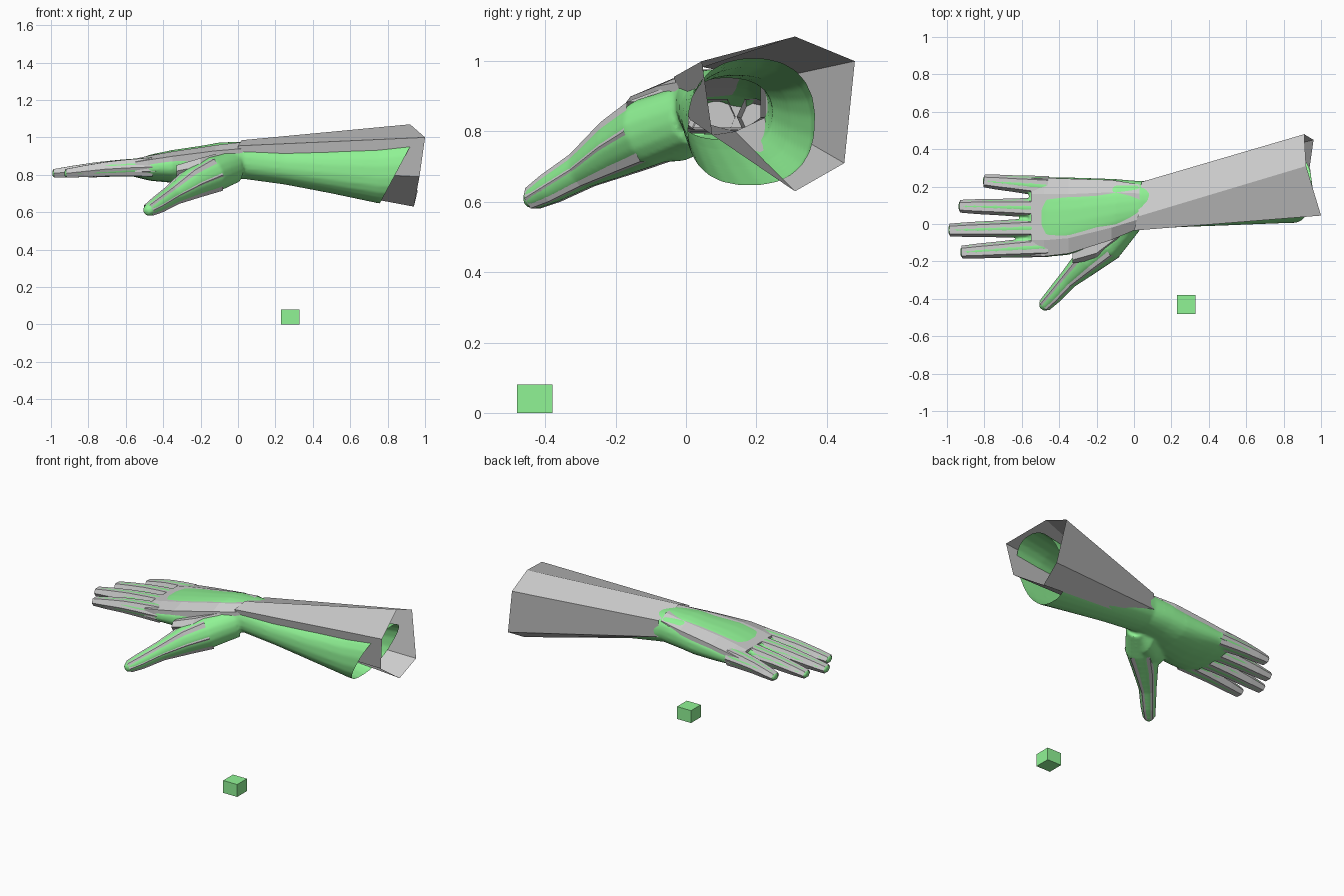
import bpy, bmesh
from math import sin, cos, tau, copysign
from mathutils import Vector

if "Cube" in bpy.data.objects:
    bpy.data.objects.remove(bpy.data.objects["Cube"])

green = bpy.data.materials.new("green")
green.diffuse_color = (0.28, 0.9, 0.3, 1)
green.use_nodes = True
green.node_tree.nodes["Principled BSDF"].inputs["Base Color"].default_value = green.diffuse_color


def ring(c, d, rw, rh, n, p):
    """Superellipse ring around c, perpendicular to d (phase gives a flat top)."""
    side = d.cross(Vector((0, 0, 1))).normalized()
    up = side.cross(d).normalized()
    off = 0 if n == 6 else tau / n / 2
    pts = []
    for i in range(n):
        a = off + tau * i / n
        u, v = cos(a), sin(a)
        pts.append(c + side * rw * copysign(abs(u) ** p, u) + up * rh * copysign(abs(v) ** p, v))
    return pts


def bridge(bm, rings, caps=(True, True)):
    vs = [[bm.verts.new(q) for q in r] for r in rings]
    n = len(vs[0])
    for a, b in zip(vs, vs[1:]):
        for i in range(n):
            j = (i + 1) % n
            bm.faces.new((a[i], a[j], b[j], b[i]))
    if caps[0]:
        bm.faces.new(vs[0][::-1])
    if caps[1]:
        bm.faces.new(vs[-1])


def loft(bm, secs, n, p=1.0, k=1.0, axis=None, caps=(True, True)):
    """secs: (x, y, z, half width, half height) along a path."""
    pts = [Vector(s[:3]) for s in secs]
    rings = []
    for i, s in enumerate(secs):
        d = axis or (pts[min(i + 1, len(pts) - 1)] - pts[max(i - 1, 0)]).normalized()
        rings.append(ring(pts[i], d, s[3] * k, s[4] * k, n, p))
    bridge(bm, rings, caps)


def finish(bm, name, mat=None):
    bmesh.ops.recalc_face_normals(bm, faces=bm.faces)
    me = bpy.data.meshes.new(name)
    bm.to_mesh(me)
    bm.free()
    ob = bpy.data.objects.new(name, me)
    bpy.context.collection.objects.link(ob)
    if mat:
        me.materials.append(mat)
    return ob


X = Vector((-1, 0, 0))
# finger: base y, tip y, tip x
fingers = {"index": (-0.12, -0.15, -0.92), "middle": (-0.02, -0.032, -0.985),
           "ring": (0.085, 0.095, -0.93), "little": (0.2, 0.23, -0.80)}


def finger_secs(yb, yt, xt):
    out = []
    for t, z, w, h in ((0, .842, .056, .056), (.3, .837, .05, .049), (.55, .83, .044, .042),
                       (.8, .818, .04, .034), (1, .808, .034, .025)):
        out.append((-0.46 + (xt + 0.46) * t, yb + (yt - yb) * t, z, w, h))
    return out


thumb = [(-.02, .01, .845, .07, .09), (-.14, -.105, .80, .095, .10), (-.24, -.19, .755, .08, .085),
         (-.35, -.295, .69, .052, .055), (-.43, -.385, .638, .044, .045), (-.478, -.435, .61, .036, .034)]

# faceted grey shell: palm
bm = bmesh.new()
loft(bm, [(.03, .095, .89, .122, .09), (-.12, .075, .885, .168, .077), (-.35, .042, .862, .21, .066),
          (-.48, .037, .848, .22, .056), (-.55, .037, .842, .218, .046)], 8, .6, axis=X, caps=(False, True))
finish(bm, "palm_shell")

# faceted grey shell: fingers and thumb, open at the tips
for name, f in fingers.items():
    bm = bmesh.new()
    loft(bm, finger_secs(*f), 6, .75, caps=(False, False))
    finish(bm, name + "_finger_shell")
bm = bmesh.new()
loft(bm, thumb[1:], 6, .75, caps=(False, False))
finish(bm, "thumb_shell")

# faceted grey web between thumb and palm
bm = bmesh.new()
loft(bm, [(-.06, -.02, .875, .05, .06), (-.2, -.11, .845, .08, .05), (-.33, -.17, .82, .04, .035)],
     6, .8, axis=X)
finish(bm, "thumb_web_shell")

# grey forearm cuff: open flared hexagonal sleeve
wrist = [(.02, .04, .985), (.04, .225, .945), (.04, .225, .84), (.03, .14, .80), (.0, .01, .835), (.0, -.035, .955)]
elbow = [(.92, .31, 1.07), (.91, .48, 1.0), (.96, .45, .71), (.94, .31, .63), (.97, .075, .79), (1.0, .045, 1.0)]
bm = bmesh.new()
bridge(bm, [[Vector(v) for v in wrist], [Vector(v) for v in elbow]], (False, False))
finish(bm, "forearm_shell")

# smooth green hand and arm: rounded volumes fused into one skin
bm = bmesh.new()
loft(bm, [(1.0, .195, .825, .185, .19), (.75, .18, .815, .178, .168), (.5, .145, .83, .153, .13),
          (.25, .115, .85, .132, .102), (.03, .1, .878, .13, .1), (-.1, .083, .87, .158, .103),
          (-.2, .067, .855, .178, .1), (-.35, .042, .845, .208, .088), (-.47, .037, .838, .214, .07),
          (-.56, .037, .832, .19, .042)], 24, .85, axis=X)
for yb, yt, xt in fingers.values():
    s = finger_secs(yb, yt, xt)
    s.append((xt - .008, yt, s[-1][2], .022, .017))
    loft(bm, s, 16, 1, .94)
loft(bm, thumb + [(-.49, -.455, .60, .02, .018)], 16, 1, .98)
# heel of the thumb and the web beside it
loft(bm, [(.0, .03, .85, .06, .07), (-.1, -.02, .80, .085, .085), (-.2, -.08, .79, .085, .08),
          (-.30, -.13, .80, .06, .045)], 16, axis=X)
skin = finish(bm, "hand_and_arm", green)
rm = skin.modifiers.new("fuse", "REMESH")
rm.mode = "VOXEL"
rm.voxel_size = 0.009
sm = skin.modifiers.new("soften", "SMOOTH")
sm.iterations = 4
dg = bpy.context.evaluated_depsgraph_get()
me = bpy.data.meshes.new_from_object(skin.evaluated_get(dg))
skin.modifiers.clear()
skin.data = me

# cut the arm open on a slant, leaving a hollow skin
bm = bmesh.new()
bm.from_mesh(me)
bmesh.ops.bisect_plane(bm, geom=bm.verts[:] + bm.edges[:] + bm.faces[:],
                       plane_co=(.76, .18, .65), plane_no=(.3, 0, -.16), clear_outer=True)
for f in bm.faces:
    f.smooth = True
bm.to_mesh(me)
bm.free()
if not me.materials:
    me.materials.append(green)

# small green block on the floor
bm = bmesh.new()
bmesh.ops.create_cube(bm, size=1)
for v in bm.verts:
    v.co = (.28 + v.co.x * .1, -.43 + v.co.y * .1, .04 + v.co.z * .08)
finish(bm, "floor_block", green)
